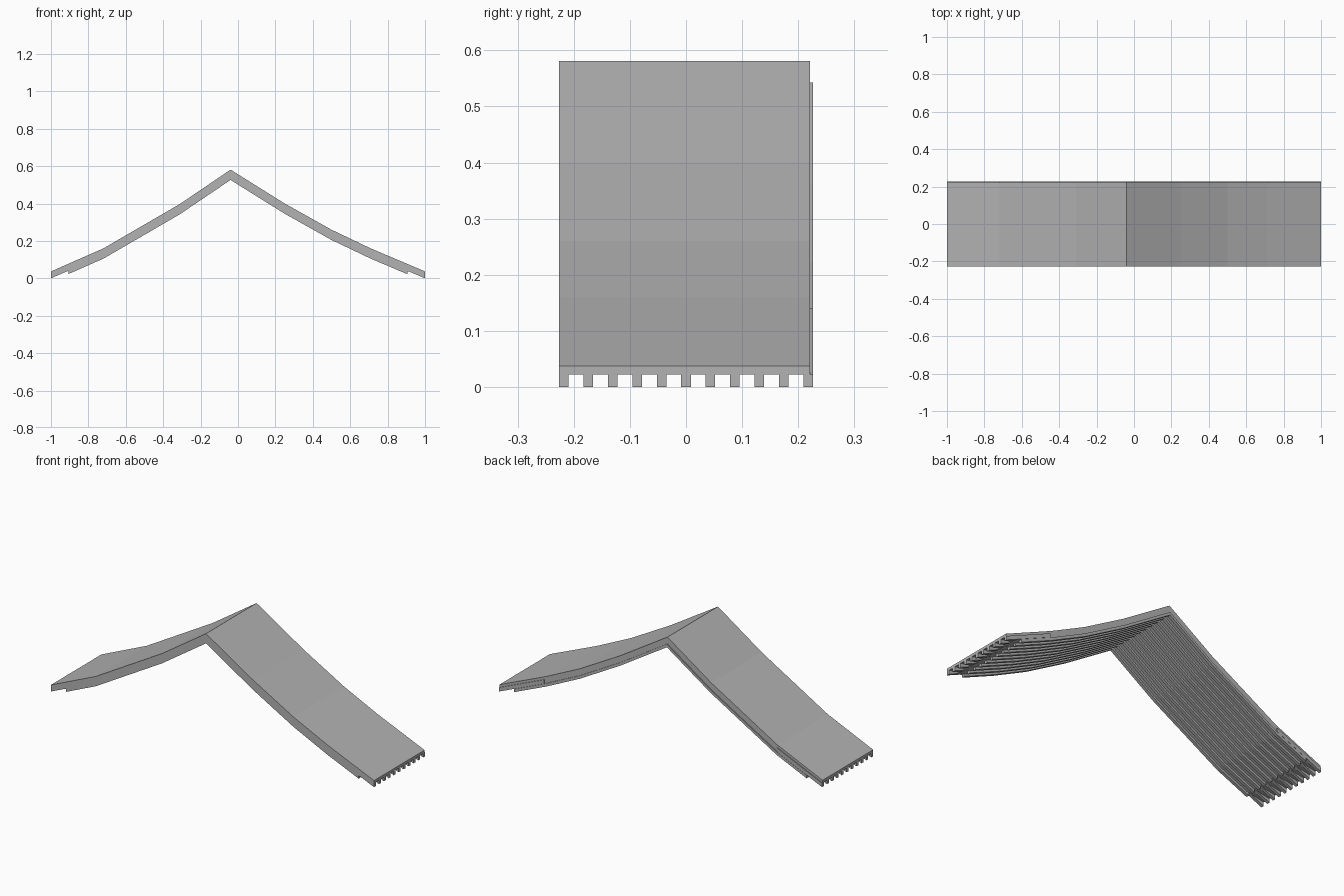
import bpy, bmesh

cube = bpy.data.objects.get("Cube")
if cube:
    bpy.data.objects.remove(cube, do_unlink=True)

grey = bpy.data.materials.new("plain grey")
grey.use_nodes = True
colour = (0.45, 0.45, 0.45, 1)
grey.diffuse_color = colour
grey.node_tree.nodes["Principled BSDF"].inputs["Base Color"].default_value = colour

# Line of the roof surface, eave to eave
ROOF = [(-1, 0.037), (-0.72, 0.16), (-0.31, 0.398), (-0.04, 0.581),
        (0.25, 0.4), (0.5, 0.26), (0.71, 0.16), (1, 0.037)]


def height(x):
    for (x0, z0), (x1, z1) in zip(ROOF, ROOF[1:]):
        if x0 <= x <= x1:
            return z0 + (z1 - z0) * (x - x0) / (x1 - x0)


def line(start, end, drop):
    """Part of the roof line between two x values, lowered by drop."""
    xs = [start] + [x for x, z in ROOF if start < x < end] + [end]
    return [(x, height(x) - drop) for x in xs]


def board(name, upper, lower, y0, y1):
    """Solid between an upper and a lower line, extruded along y."""
    bm = bmesh.new()
    rows = [[bm.verts.new((x, y, z)) for x, z in pts]
            for pts, y in ((upper, y0), (upper, y1), (lower, y1), (lower, y0))]
    for a, b in zip(rows, rows[1:] + rows[:1]):
        for i in range(len(a) - 1):
            bm.faces.new((a[i], a[i + 1], b[i + 1], b[i]))
    bm.faces.new([r[0] for r in rows])
    bm.faces.new([r[-1] for r in rows])
    bmesh.ops.recalc_face_normals(bm, faces=bm.faces)
    mesh = bpy.data.meshes.new(name)
    bm.to_mesh(mesh)
    bm.free()
    mesh.materials.append(grey)
    obj = bpy.data.objects.new(name, mesh)
    bpy.context.collection.objects.link(obj)


# Roof covering, thinning towards the eaves
underside = [(-1, 0.022)] + line(-0.9, 0.9, 0.041) + [(1, 0.022)]
upper = line(-1, -0.9, 0)[:1] + line(-0.9, 0.9, 0) + [(1, height(1))]
board("roof_covering", upper, underside, -0.226, 0.221)

# Rafters with projecting tails at both eaves
COUNT, WIDTH = 11, 0.017
for i in range(COUNT):
    y = -0.226 + i * (0.452 - WIDTH) / (COUNT - 1)
    board(f"rafter_{i + 1}", line(-0.905, 0.905, 0.038),
          line(-0.905, 0.905, 0.055), y, y + WIDTH)
    for side, a, b in (("right", -1, -0.72), ("left", 0.72, 1)):
        board(f"{side}_rafter_tail_{i + 1}", line(a, b, 0.015),
              line(a, b, 0.037), y, y + WIDTH)
